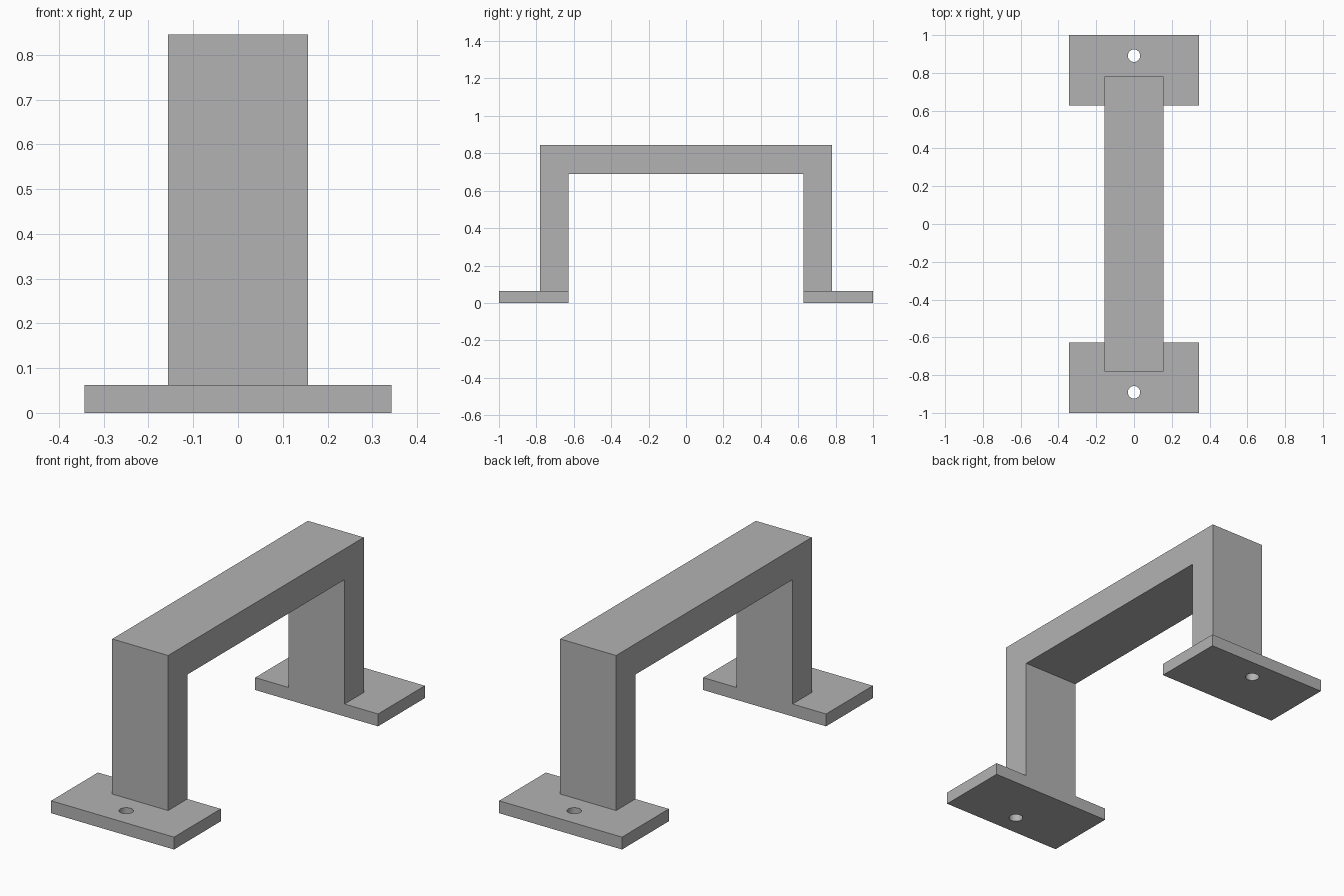
import bpy, bmesh, math

cube = bpy.data.objects.get("Cube")
if cube:
    bpy.data.objects.remove(cube, do_unlink=True)

HALF_BAR = 0.156      # half width of the bar
PLATE_T = 0.0625      # plate thickness
OUTER, INNER = 0.78, 0.627
TOP, UNDER = 0.845, 0.69

grey = bpy.data.materials.new("plain grey")
grey.use_nodes = True
colour = (0.45, 0.45, 0.45, 1)
grey.diffuse_color = colour
grey.node_tree.nodes["Principled BSDF"].inputs["Base Color"].default_value = colour


def extruded(name, loops, offset):
    """Fill closed outlines (later ones become holes) and extrude them."""
    bm = bmesh.new()
    edges = []
    for pts in loops:
        vs = [bm.verts.new(p) for p in pts]
        edges += [bm.edges.new((a, b)) for a, b in zip(vs, vs[1:] + vs[:1])]
    bmesh.ops.triangle_fill(bm, edges=edges, use_beauty=True)
    ext = bmesh.ops.extrude_face_region(bm, geom=bm.faces[:])
    moved = [g for g in ext["geom"] if isinstance(g, bmesh.types.BMVert)]
    bmesh.ops.translate(bm, verts=moved, vec=offset)
    bmesh.ops.recalc_face_normals(bm, faces=bm.faces[:])
    mesh = bpy.data.meshes.new(name)
    bm.to_mesh(mesh)
    bm.free()
    mesh.materials.append(grey)
    obj = bpy.data.objects.new(name, mesh)
    bpy.context.collection.objects.link(obj)
    return obj


# Handle: one arch profile extruded across its width
half = [(OUTER, PLATE_T), (OUTER, TOP)]
inner = [(INNER, UNDER), (INNER, PLATE_T)]
arch = ([(-y, z) for y, z in half] + half[::-1]
        + inner[::-1] + [(-y, z) for y, z in inner])
extruded("handle", [[(-HALF_BAR, y, z) for y, z in arch]], (2 * HALF_BAR, 0, 0))

# Mounting plates, each with a screw hole outside the leg
for name, side in (("front_plate", -1), ("back_plate", 1)):
    w = 0.343
    outline = [(-w, side * INNER, 0), (w, side * INNER, 0), (w, side, 0), (-w, side, 0)]
    hole = [(0.033 * math.cos(a), side * 0.891 + 0.033 * math.sin(a), 0)
            for a in (math.tau * i / 32 for i in range(32))]
    plate = extruded(name, [outline, hole], (0, 0, PLATE_T))
    bpy.ops.object.select_all(action="DESELECT")
    plate.select_set(True)
    bpy.context.view_layer.objects.active = plate
    bpy.ops.object.shade_smooth_by_angle(angle=math.radians(30))
